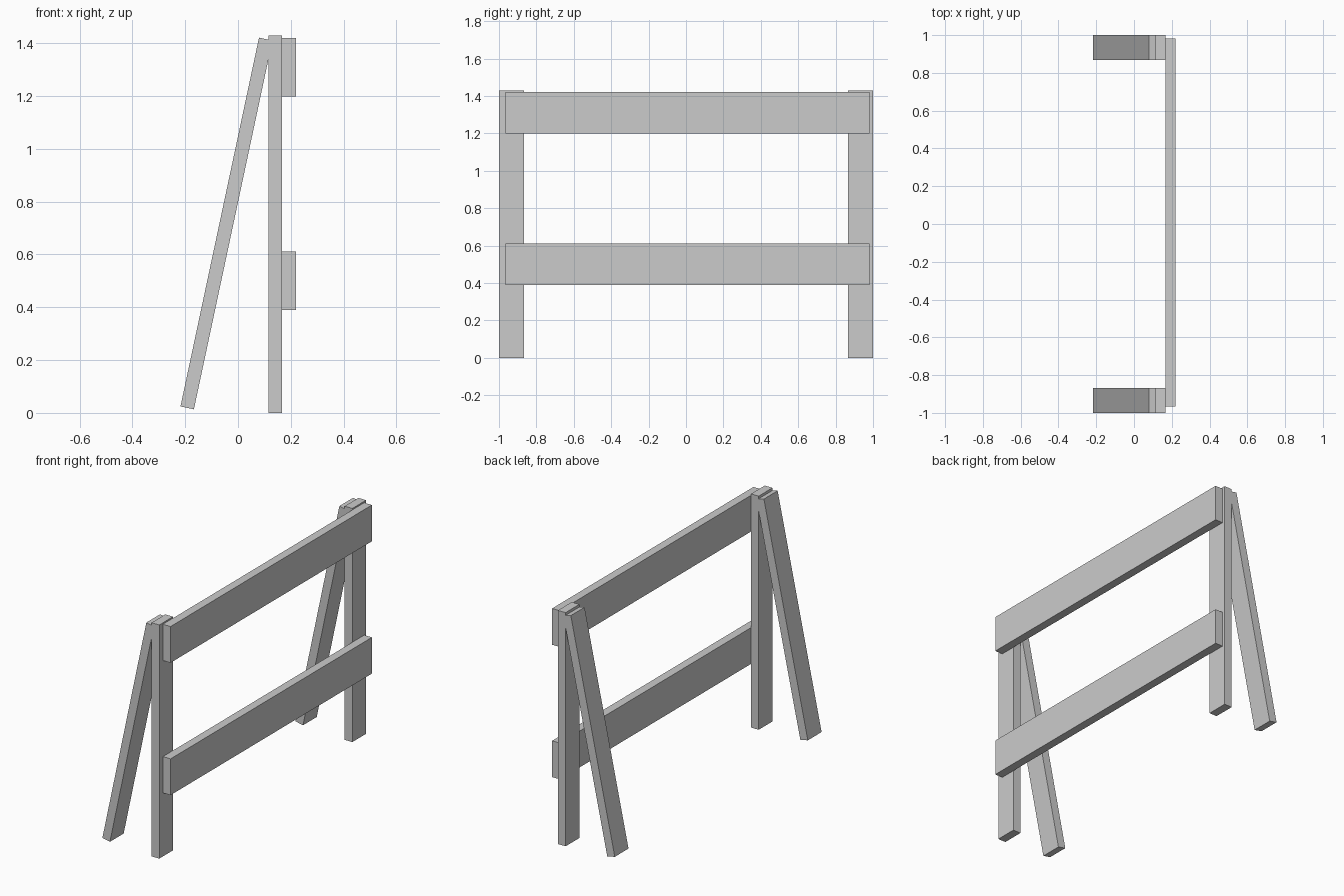
import bpy
from math import atan2, hypot
from mathutils import Matrix

if "Cube" in bpy.data.objects:
    bpy.data.objects.remove(bpy.data.objects["Cube"])


def board(name, center, size, tilt=0.0):
    """Flat-sided timber, optionally tilted about the y axis."""
    bpy.ops.mesh.primitive_cube_add(size=1)
    ob = bpy.context.object
    ob.name = name
    ob.data.transform(Matrix.Translation(center)
                      @ Matrix.Rotation(tilt, 4, 'Y')
                      @ Matrix.Diagonal((*size, 1)))
    return ob


POST_X0, POST_X1, RAIL_X1 = 0.115, 0.167, 0.219
LEG_W = 0.133
TOP = 1.43

# Centre line of the slanted leg, foot to head, in the xz plane
foot, head = (-0.1925, 0.019), (0.105, 1.416)
dx, dz = head[0] - foot[0], head[1] - foot[1]

# Upright post and slanted leg at each end
for side, label in ((-1, "front"), (1, "back")):
    y = side * (1 - LEG_W / 2)
    board(f"{label}_post", ((POST_X0 + POST_X1) / 2, y, TOP / 2),
          (POST_X1 - POST_X0, LEG_W, TOP))
    board(f"{label}_slanted_leg",
          ((foot[0] + head[0]) / 2, y, (foot[1] + head[1]) / 2),
          (0.052, LEG_W, hypot(dx, dz)), atan2(dx, dz))

# Horizontal rails, slightly off centre along y
RAIL_Y0, RAIL_Y1 = -0.965, 0.982
for label, z in (("lower", 0.50), ("upper", 1.31)):
    board(f"{label}_rail",
          ((POST_X1 + RAIL_X1) / 2, (RAIL_Y0 + RAIL_Y1) / 2, z),
          (RAIL_X1 - POST_X1, RAIL_Y1 - RAIL_Y0, 0.222))
